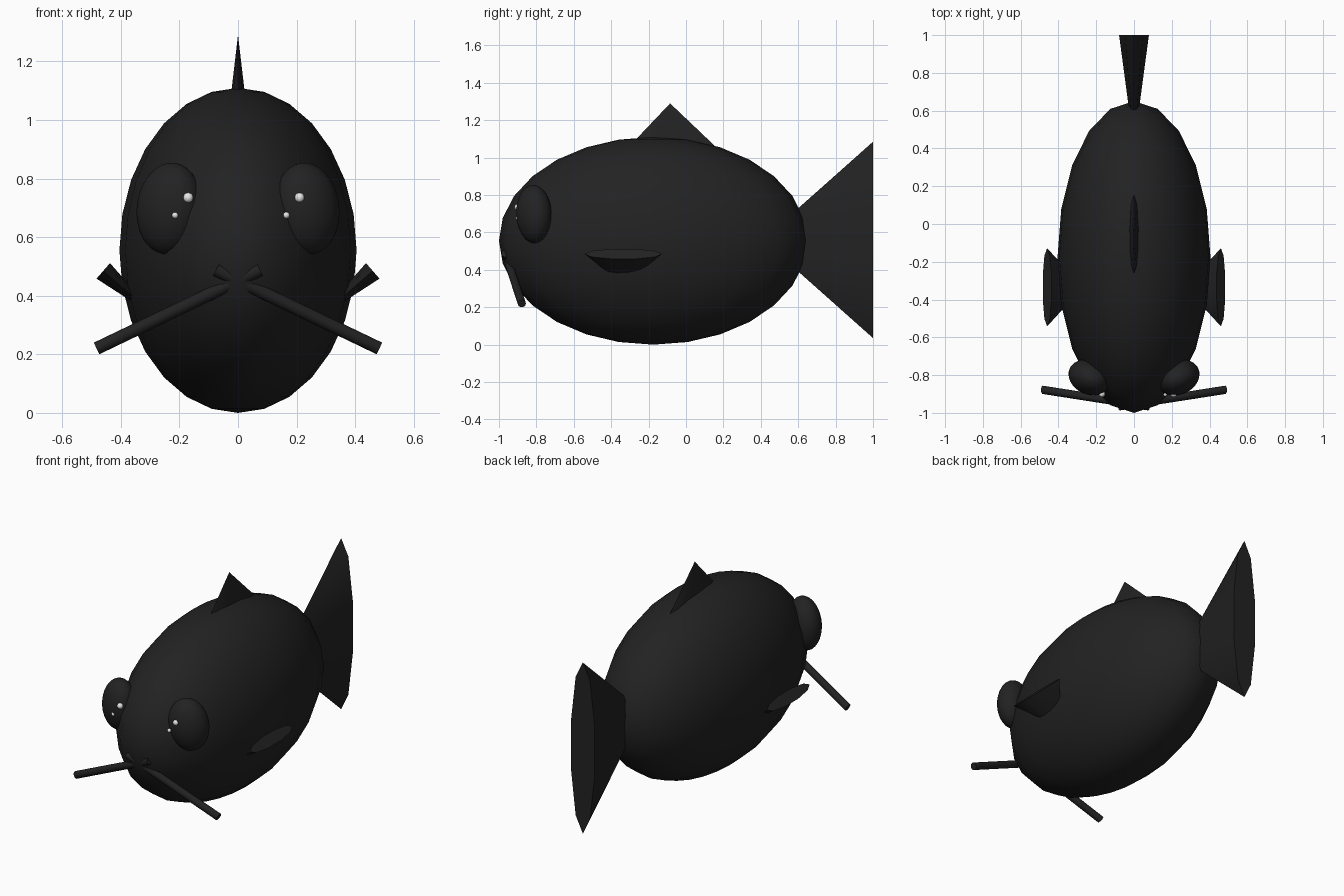
import bpy, bmesh
from math import radians
from mathutils import Matrix, Vector, Euler

cube = bpy.data.objects.get("Cube")
if cube:
    bpy.data.objects.remove(cube, do_unlink=True)


def material(name, value):
    mat = bpy.data.materials.new(name)
    mat.use_nodes = True
    color = (value, value, value, 1)
    mat.diffuse_color = color
    mat.node_tree.nodes["Principled BSDF"].inputs["Base Color"].default_value = color
    return mat


charcoal = material("charcoal", 0.016)
white = material("white", 0.8)


def finish(name, bm, mat):
    """Turn a bmesh into a smooth object whose hard edges stay sharp."""
    bmesh.ops.recalc_face_normals(bm, faces=bm.faces)
    mesh = bpy.data.meshes.new(name)
    bm.to_mesh(mesh)
    bm.free()
    mesh.materials.append(mat)
    obj = bpy.data.objects.new(name, mesh)
    bpy.context.collection.objects.link(obj)
    bpy.ops.object.select_all(action='DESELECT')
    obj.select_set(True)
    bpy.context.view_layer.objects.active = obj
    bpy.ops.object.shade_smooth_by_angle(angle=radians(40))
    return obj


def ellipsoid(name, center, radii, mat, rot=(0, 0, 0), segments=20, rings=14):
    bm = bmesh.new()
    bmesh.ops.create_uvsphere(bm, u_segments=segments, v_segments=rings, radius=1)
    bm.transform(Matrix.LocRotScale(Vector(center), Euler(rot), Vector(radii)))
    return finish(name, bm, mat)


def cone(name, apex, base, wide_dir, wide, thin, sides=10, tip=0):
    """Flattened cone from apex to base, wide along wide_dir; tip=1 is a rod."""
    apex, base, u = Vector(apex), Vector(base), Vector(wide_dir).normalized()
    axis = base - apex
    v = axis.cross(u).normalized()
    bm = bmesh.new()
    bmesh.ops.create_cone(bm, cap_ends=True, segments=sides,
                          radius1=tip, radius2=1, depth=1)
    frame = Matrix((v * thin, u * wide, axis)).transposed().to_4x4()
    frame.translation = (apex + base) / 2
    bm.transform(frame)
    return finish(name, bm, charcoal)


# Body
ellipsoid("body", (0, -0.175, 0.555), (0.405, 0.825, 0.555), charcoal)

# Tail and back fin: flattened cones
cone("tail_fin", (0, 0.41, 0.56), (0, 1, 0.56), (0, 0, 1), 0.525, 0.083)
cone("dorsal_fin", (0, -0.085, 1.29), (0, -0.07, 1.0), (0, 1, 0), 0.29, 0.036)

# Paired parts
for side, s in (("left", 1), ("right", -1)):
    cone(side + "_side_fin", (s * 0.27, -0.335, 0.32), (s * 0.46, -0.335, 0.485),
         (0, 1, 0), 0.207, 0.037)
    cone(side + "_whisker", (s * -0.075, -0.965, 0.488), (s * 0.483, -0.878, 0.22),
         (0, 1, 0), 0.022, 0.022, sides=16, tip=1)
    ellipsoid(side + "_eye", (s * 0.235, -0.813, 0.698), (0.115, 0.09, 0.157),
              charcoal, (0, radians(-8 * s), radians(25 * s)), 32, 16)
    # Highlights sit on the same side of both eyes
    shift = 0.19 * s + 0.02
    ellipsoid(side + "_eye_large_glint", (shift, -0.9, 0.735), (0.017,) * 3,
              white, segments=16, rings=10)
    ellipsoid(side + "_eye_small_glint", (shift - 0.045, -0.902, 0.675), (0.011,) * 3,
              white, segments=16, rings=10)
